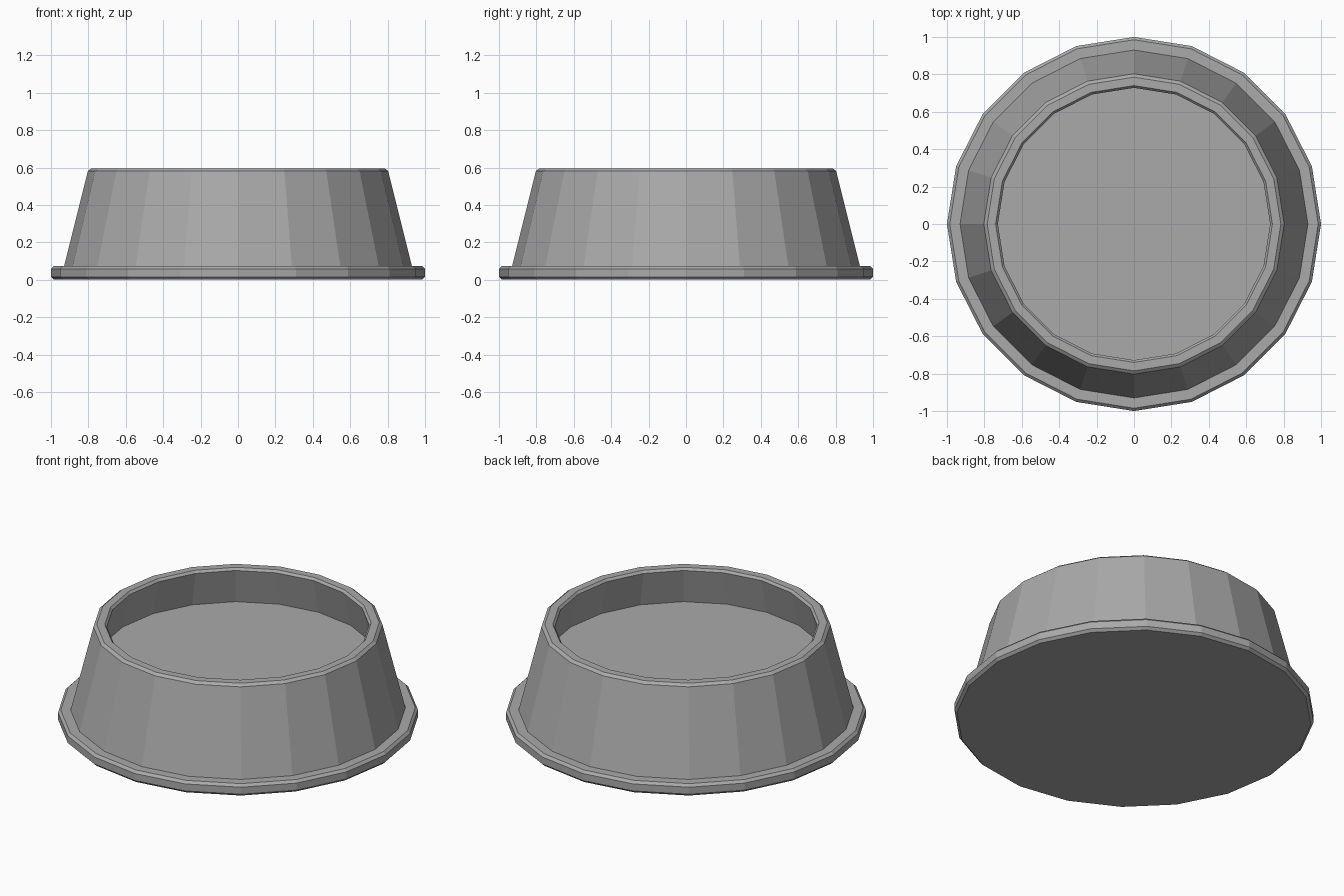
import bpy, bmesh, math

if "Cube" in bpy.data.objects:
    bpy.data.objects.remove(bpy.data.objects["Cube"])

SIDES = 20

grey = bpy.data.materials.new("mid_grey")
grey.diffuse_color = (0.4, 0.4, 0.4, 1.0)
grey.use_nodes = True
grey.node_tree.nodes["Principled BSDF"].inputs["Base Color"].default_value = grey.diffuse_color


def lathe(name, profile, material):
    """Revolve (radius, z) points into a faceted solid with flat end caps."""
    bm = bmesh.new()
    rings = []
    for r, z in profile:
        rings.append([bm.verts.new((r * math.cos(math.tau * i / SIDES),
                                    r * math.sin(math.tau * i / SIDES), z))
                      for i in range(SIDES)])
    for low, high in zip(rings, rings[1:]):
        for i in range(SIDES):
            j = (i + 1) % SIDES
            bm.faces.new((low[i], low[j], high[j], high[i]))
    bm.faces.new(rings[0][::-1])   # underside
    bm.faces.new(rings[-1])        # bowl floor
    bmesh.ops.recalc_face_normals(bm, faces=bm.faces)
    mesh = bpy.data.meshes.new(name)
    bm.to_mesh(mesh)
    bm.free()
    mesh.materials.append(material)
    obj = bpy.data.objects.new(name, mesh)
    bpy.context.collection.objects.link(obj)
    return obj


lathe("pet_bowl", [
    # chamfered base flange
    (0.985, 0.0), (1.0, 0.015), (1.0, 0.058), (0.985, 0.073),
    # sloping outer wall
    (0.93, 0.073), (0.803, 0.581),
    # chamfered top rim
    (0.785, 0.595), (0.74, 0.595), (0.728, 0.581),
    # inner wall, parallel to the outer one, widening down to the floor
    (0.782, 0.365),
], grey)
